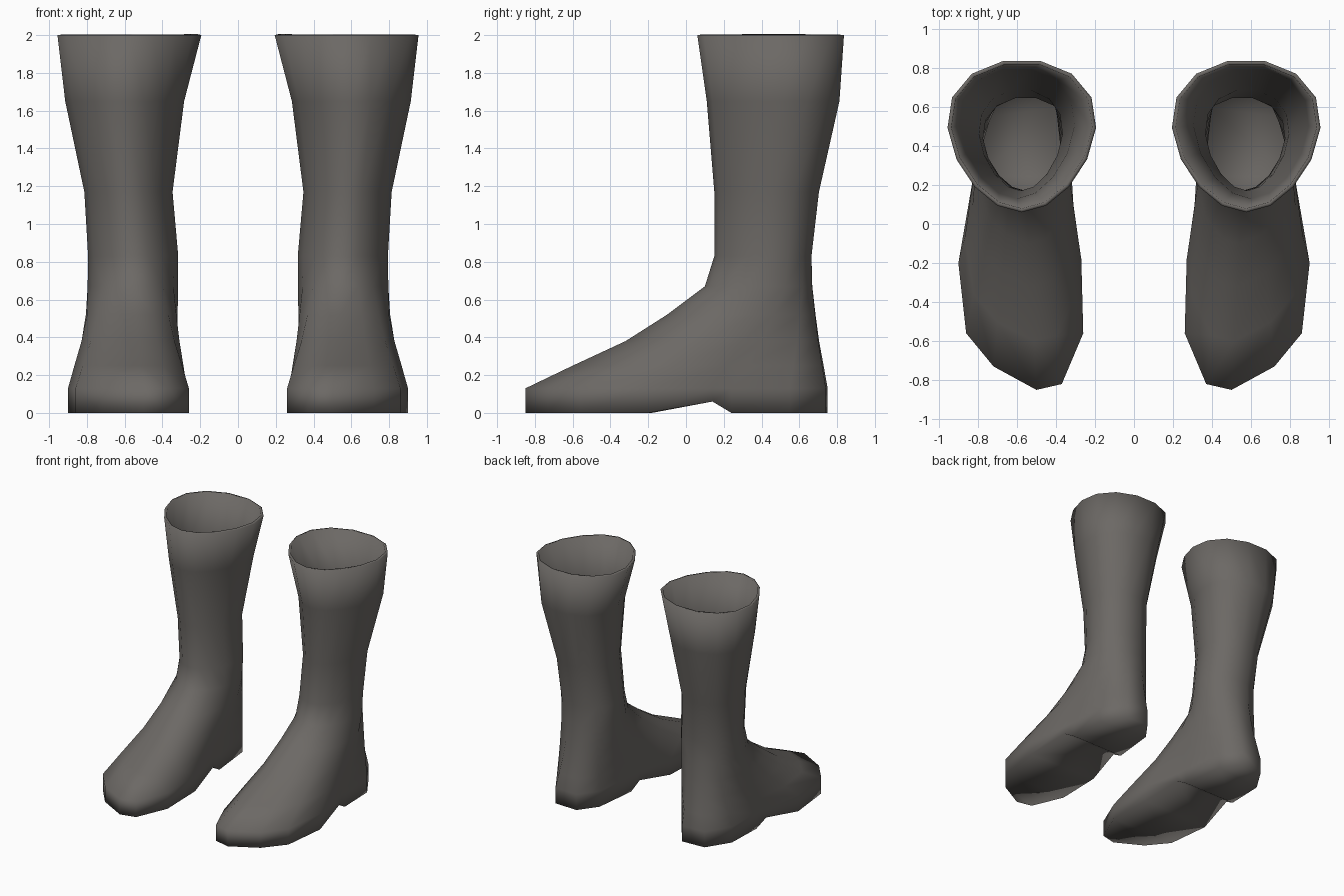
import bpy, bmesh
from math import sin, cos, tau

cube = bpy.data.objects.get("Cube")
if cube:
    bpy.data.objects.remove(cube)

leather = bpy.data.materials.new("dark grey leather")
leather.use_nodes = True
COLOR = (0.15, 0.14, 0.13, 1)
leather.diffuse_color = COLOR
leather.node_tree.nodes["Principled BSDF"].inputs["Base Color"].default_value = COLOR

# Sole outline from the toe, round the outer side to the heel, back along the inner side
SOLE = [(.50, -.85), (.72, -.73), (.86, -.56), (.90, -.20), (.84, .14),
        (.82, .24), (.81, .55), (.69, .74), (.49, .75), (.38, .60),
        (.34, .24), (.33, .14), (.27, -.18), (.26, -.56), (.37, -.82)]
N = len(SOLE)
ARCH = (4, N - 4)

# Foot slices: height, blend from sole outline to ankle outline
FOOT = [(0, 0), (.13, 0), (.25, .25), (.38, .53), (.52, .75), (.67, .95)]

# Shaft slices: height, inner x, outer x, front y, back y
SHAFT = [(.83, .32, .79, .15, .67), (1.17, .35, .81, .15, .71),
         (1.65, .29, .91, .11, .82), (2, .20, .95, .06, .845)]


def oval(inner, outer, front, back):
    """Rounded outline, narrower towards the shin."""
    points = []
    for i in range(N):
        a = tau * i / N
        half_width = (outer - inner) / 2 * (1 - .2 * cos(a))
        points.append(((inner + outer) / 2 + half_width * sin(a),
                       (front + back) / 2 - (back - front) / 2 * cos(a)))
    return points


def boot(name, side):
    ankle = oval(*SHAFT[0][1:])
    slices = []
    for z, t in FOOT:
        outline = [(x + (u - x) * t, y + (v - y) * t)
                   for (x, y), (u, v) in zip(SOLE, ankle)]
        slices.append((z, outline))
    slices += [(row[0], oval(*row[1:])) for row in SHAFT]

    bm = bmesh.new()
    rings = [[bm.verts.new((side * x, y, z)) for x, y in outline]
             for z, outline in slices]
    for i in ARCH:  # raised arch in front of the heel
        rings[0][i].co.z = .06

    # Walls
    for low, high in zip(rings, rings[1:]):
        for i in range(N):
            j = (i + 1) % N
            bm.faces.new((low[i], low[j], high[j], high[i]))

    # Sole, bridged from side to side
    base = rings[0]
    bm.faces.new((base[0], base[1], base[-1]))
    for i in range(1, N // 2):
        bm.faces.new((base[i], base[i + 1], base[N - i - 1], base[N - i]))

    bmesh.ops.recalc_face_normals(bm, faces=bm.faces)
    for face in bm.faces:
        face.smooth = True
    mesh = bpy.data.meshes.new(name)
    bm.to_mesh(mesh)
    bm.free()
    mesh.materials.append(leather)
    obj = bpy.data.objects.new(name, mesh)
    bpy.context.collection.objects.link(obj)

    # Hollow leather shell
    shell = obj.modifiers.new("shell", 'SOLIDIFY')
    shell.thickness = .02
    shell.offset = -1


boot("left_boot", 1)
boot("right_boot", -1)
